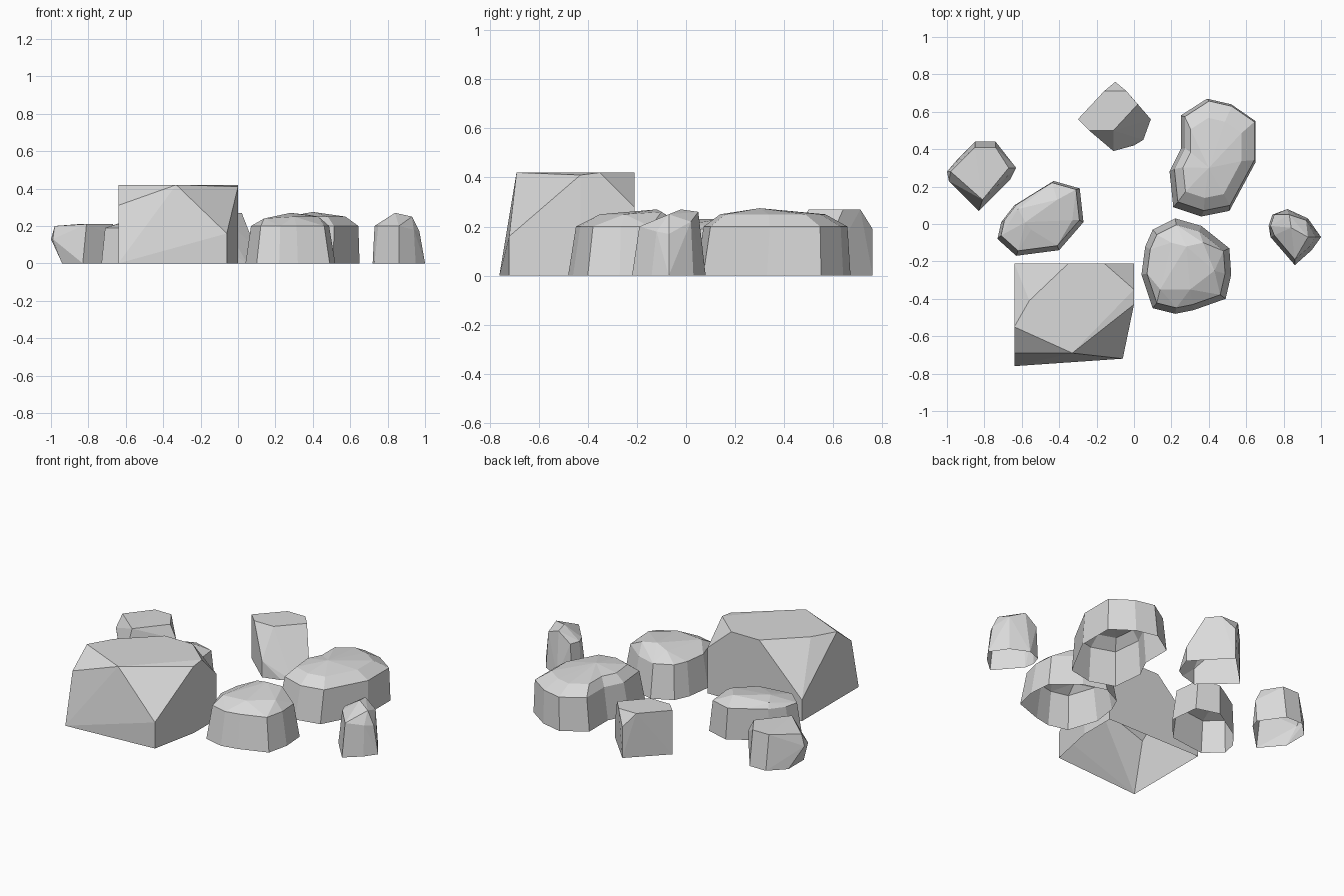
import bpy
import bmesh
from mathutils import Vector

# Remove the default cube only
default_cube = bpy.data.objects.get("Cube")
if default_cube:
    bpy.data.objects.remove(default_cube, do_unlink=True)

# Single stone colour
STONE_COLOUR = (0.7, 0.7, 0.7, 1)
stone = bpy.data.materials.new("stone_grey")
stone.use_nodes = True
stone.diffuse_color = STONE_COLOUR
stone.node_tree.nodes["Principled BSDF"].inputs["Base Color"].default_value = STONE_COLOUR


def metres(points):
    """Turn hundredths of a unit into vectors; flat pairs lie on the ground."""
    return [Vector((p[0], p[1], p[2] if len(p) > 2 else 0)) / 100 for p in points]


def inset_ring(ring, scale, height, shift=(0, 0)):
    """Copy an outline, scaled about its centre, moved sideways and raised."""
    centre = sum(ring, Vector()) / len(ring)
    offset = Vector((shift[0], shift[1], height))
    return [centre + (point - centre) * scale + offset for point in ring]


def finish(bm, name):
    """Store the mesh as a flat shaded object."""
    mesh = bpy.data.meshes.new(name)
    bm.to_mesh(mesh)
    bm.free()
    mesh.materials.append(stone)
    rock = bpy.data.objects.new(name, mesh)
    bpy.context.scene.collection.objects.link(rock)
    return rock


def hull_rock(name, points):
    """Chiselled rock: convex hull with the underside left open."""
    bm = bmesh.new()
    for point in points:
        bm.verts.new(point)
    bmesh.ops.convex_hull(bm, input=list(bm.verts))
    loose = [v for v in bm.verts if not v.link_faces]
    bmesh.ops.delete(bm, geom=loose, context='VERTS')
    bmesh.ops.recalc_face_normals(bm, faces=list(bm.faces))
    bmesh.ops.dissolve_limit(bm, angle_limit=0.04, verts=list(bm.verts), edges=list(bm.edges))
    underside = [f for f in bm.faces if all(v.co.z < 0.001 for v in f.verts)]
    bmesh.ops.delete(bm, geom=underside, context='FACES')
    return finish(bm, name)


def loft_rock(name, rings, apex):
    """Bean shaped rock: stacked outlines closed by a fan at the apex."""
    bm = bmesh.new()
    loops = [[bm.verts.new(point) for point in ring] for ring in rings]
    peak = bm.verts.new(apex)
    count = len(loops[0])
    for i in range(count):
        j = (i + 1) % count
        for low, high in zip(loops, loops[1:]):
            bm.faces.new((low[i], low[j], high[j], high[i]))
        bm.faces.new((loops[-1][i], loops[-1][j], peak))
    bmesh.ops.recalc_face_normals(bm, faces=list(bm.faces))
    return finish(bm, name)


# Large chiselled boulder with cut corners
hull_rock("large_boulder", metres([
    (-64, -21), (-64, -76), (-6, -72), (0, -43), (0, -21),
    (-6, -72, 16), (-33, -69, 42), (-64, -69, 31), (-64, -55, 42), (-56, -41, 42),
    (-35, -21, 42), (-64, -21, 13), (-16, -21, 42), (0, -35, 42), (0, -43, 41),
    (0, -21, 28)]))

# Blocky stone at the back
hull_rock("back_block_stone", metres([
    (-10, 76), (-30, 56), (-11, 39), (0, 42), (5, 45), (9, 56),
    (-10, 76, 19), (-16, 71, 27), (-4, 71, 27), (2, 64, 27), (-30, 56, 27),
    (-24, 50, 27), (-11, 50, 27), (-11, 39, 10), (9, 56, 9)]))

# Flat topped stone on the far side
hull_rock("flat_top_stone", metres([
    (-94, 35), (-85, 44), (-74, 44), (-64, 30), (-66, 24), (-83, 7), (-94, 20),
    (-100, 28, 13), (-99, 23, 13), (-63, 30, 13), (-98, 28, 20), (-85, 41, 21),
    (-74, 41, 21), (-67, 30, 21), (-81, 13, 21)]))

# Small pointed stone
hull_rock("small_pointed_stone", metres([
    (72, -1), (74, 5), (82, 8), (93, 3), (100, -7), (95, -14), (86, -22), (73, -7),
    (73, -1, 20), (75, 5, 20), (92, 2, 22), (97, -7, 17), (94, -12, 18),
    (86, -19, 20), (75, -6, 20), (83, 5, 26), (84, -2, 27), (93, -7, 25)]))

# Rounded stone at the front
front_base = metres([
    (6, -12), (10, -3), (22, 3), (36, -1), (51, -13), (52, -27), (49, -40),
    (32, -46), (22, -48), (10, -45), (4, -27)])
front_crown = metres([
    (14, -35, 24), (20, -10, 25), (28, -12, 27), (37, -10, 26), (43, -25, 25),
    (30, -35, 25)])
hull_rock("front_round_stone", front_base + inset_ring(front_base, 0.87, 0.2) + front_crown)

# Rounded stone in the middle
middle_base = metres([
    (-64, 10), (-71, 1), (-73, -8), (-63, -17), (-52, -15), (-40, -14), (-27, 1),
    (-29, 19), (-43, 23), (-53, 17)])
middle_crown = metres([
    (-41, 13, 23), (-58, 1, 23), (-62, 8, 22), (-55, -3, 22), (-33, 2, 21)])
hull_rock("middle_round_stone",
          middle_base + inset_ring(middle_base, 0.91, 0.19, (0, 0.01)) + middle_crown)

# Bean shaped stone behind
bean_base = metres([
    (25, 58), (39, 67), (52, 64), (65, 55), (65, 33), (58, 20), (51, 7), (36, 4),
    (21, 9), (19, 28), (25, 40)])
bean_shoulder = inset_ring(bean_base, 0.93, 0.2, (0.01, 0.01))
bean_crown = inset_ring(bean_base, 0.68, 0.25)
loft_rock("bean_stone", [bean_base, bean_shoulder, bean_crown], Vector((0.4, 0.3, 0.275)))
